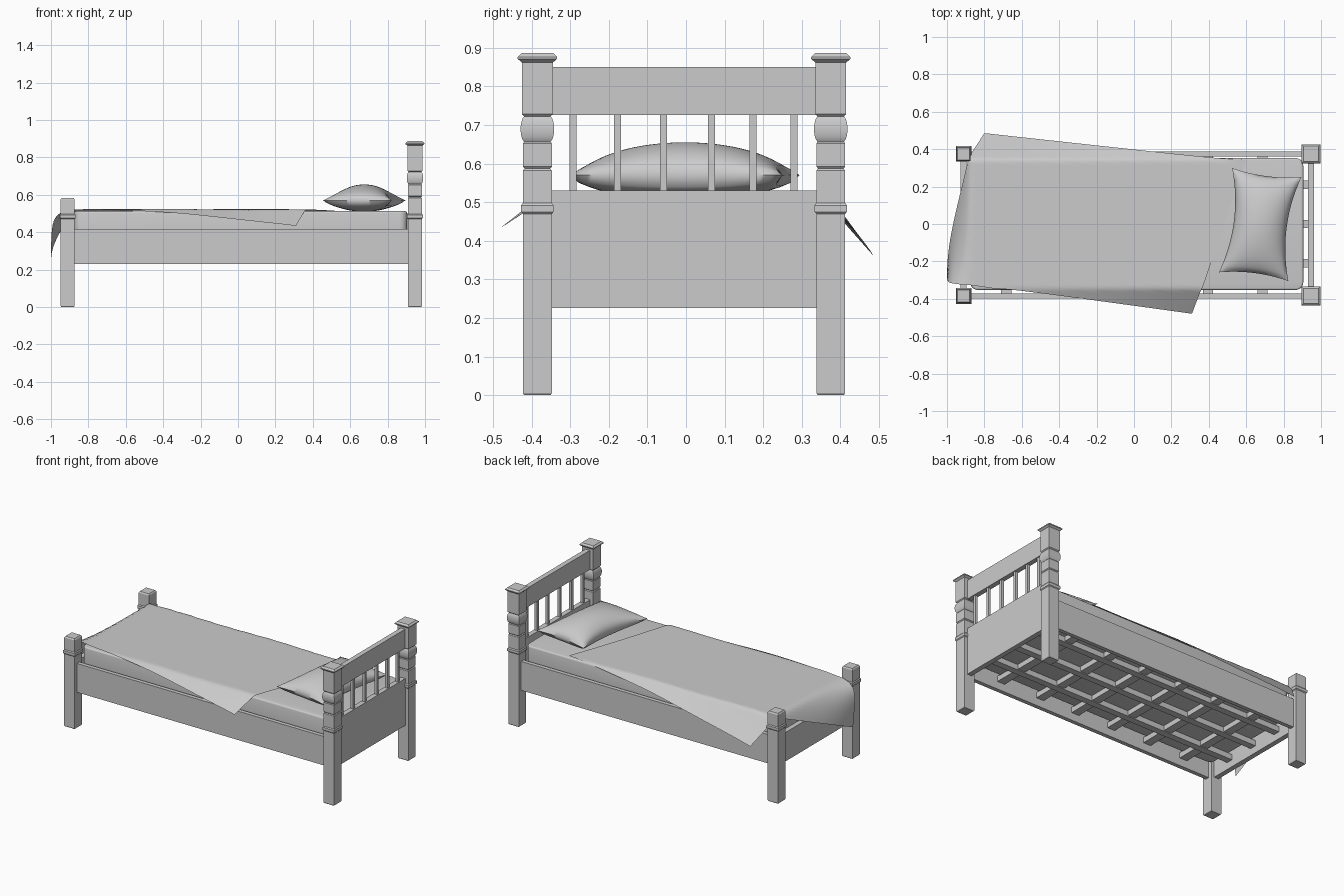
import bpy, bmesh, math
from mathutils import Vector, Matrix

if "Cube" in bpy.data.objects:
    bpy.data.objects.remove(bpy.data.objects["Cube"])

CY = -0.005          # shift of the frame across the bed
POST_Y = 0.38
HEAD_X, FOOT_X = 0.946, -0.911


def finish(name, bm, smooth=None):
    bmesh.ops.recalc_face_normals(bm, faces=bm.faces)
    mesh = bpy.data.meshes.new(name)
    bm.to_mesh(mesh)
    bm.free()
    obj = bpy.data.objects.new(name, mesh)
    bpy.context.collection.objects.link(obj)
    if smooth:
        bpy.ops.object.select_all(action="DESELECT")
        obj.select_set(True)
        bpy.context.view_layer.objects.active = obj
        bpy.ops.object.shade_smooth_by_angle(angle=math.radians(smooth))
    return obj


def box(name, x, y, z):
    """Box given by its (min, max) range on each axis."""
    bm = bmesh.new()
    bmesh.ops.create_cube(bm, size=1)
    for v in bm.verts:
        v.co = [(a + b) / 2 + c * (b - a) for (a, b), c in zip((x, y, z), v.co)]
    return finish(name, bm)


def square_post(name, profile, x, y, smooth=None):
    """Stack of square rings from (half width, z) pairs."""
    bm = bmesh.new()
    rings = [[bm.verts.new((x + sx * r, y + sy * r, z))
              for sx, sy in ((1, 1), (-1, 1), (-1, -1), (1, -1))] for r, z in profile]
    for low, high in zip(rings, rings[1:]):
        for i in range(4):
            j = (i + 1) % 4
            bm.faces.new((low[i], low[j], high[j], high[i]))
    bm.faces.new(rings[0])
    bm.faces.new(rings[-1])
    return finish(name, bm, smooth)


# Posts: square lower leg with a raised collar
leg = [(0.034, 0), (0.0375, 0.006), (0.0375, 0.47), (0.042, 0.475),
       (0.042, 0.492), (0.0375, 0.498)]
foot_profile = leg + [(0.0375, 0.575), (0.032, 0.583)]
head_profile = leg + [(0.0375, 0.582), (0.033, 0.587), (0.0375, 0.592), (0.0375, 0.652),
                      (0.034, 0.657)]
top_profile = [(0.034, 0.722), (0.04, 0.728), (0.04, 0.862), (0.051, 0.871),
               (0.051, 0.876), (0.041, 0.886)]
bulge = [(0.034 + 0.0095 * math.sin(math.pi * i / 10) ** 0.6, 0.656 + 0.067 * i / 10)
         for i in range(11)]
for tag, sign in (("back", 1), ("front", -1)):
    y = CY + sign * POST_Y
    square_post(f"foot_post_{tag}", foot_profile, FOOT_X, y)
    square_post(f"head_post_{tag}", head_profile, HEAD_X, y)
    square_post(f"head_post_bulge_{tag}", bulge, HEAD_X, y, 40)
    square_post(f"head_post_top_{tag}", top_profile, HEAD_X, y)
    # Side rails
    box(f"side_rail_{tag}", (FOOT_X, HEAD_X), (y - 0.013, y + 0.013), (0.23, 0.417))

# Headboard and footboard
span = (CY - POST_Y, CY + POST_Y)
thick = (HEAD_X - 0.016, HEAD_X + 0.016)
box("headboard_panel", thick, span, (0.226, 0.53))
box("headboard_top_rail", thick, span, (0.726, 0.85))
for i, y in enumerate((-0.293, -0.177, -0.058, 0.066, 0.174, 0.28)):
    box(f"headboard_spindle_{i}", (HEAD_X - 0.009, HEAD_X + 0.009),
        (y - 0.009, y + 0.009), (0.52, 0.735))
box("footboard_panel", (FOOT_X - 0.016, FOOT_X + 0.016), span, (0.23, 0.417))

# Slat lattice
for i, x in enumerate((-0.683, -0.41, -0.14, 0.13, 0.395, 0.688)):
    box(f"cross_slat_{i}", (x - 0.027, x + 0.027), span, (0.28, 0.315))
for i, y in enumerate((-0.21, 0.0, 0.21)):
    box(f"long_slat_{i}", (FOOT_X, HEAD_X), (y - 0.022, y + 0.022), (0.275, 0.31))

# Mattress with rounded corners and softened rims
bm = bmesh.new()
bmesh.ops.create_cube(bm, size=1)
for v in bm.verts:
    v.co = (0.015 + v.co.x * 1.78, v.co.y * 0.705, 0.412 + v.co.z * 0.2)
upright = [e for e in bm.edges if abs(e.verts[0].co.z - e.verts[1].co.z) > 0.1]
bmesh.ops.bevel(bm, geom=upright, offset=0.04, segments=5, profile=0.5, affect="EDGES")
rims = [e for e in bm.edges if abs(e.verts[0].co.z - e.verts[1].co.z) < 0.001]
bmesh.ops.bevel(bm, geom=rims, offset=0.01, segments=3, profile=0.5, affect="EDGES")
finish("mattress", bm, 40)


# Blanket: a skewed flat sheet draped over the mattress edges
def drape(x, y):
    # gentle ripples, settling towards the head end
    z = 0.522 - 0.006 * max(0, x) + 0.002 * math.sin(9 * x + 4 * y)

    def soft(d):
        return d * d / (d + 0.015)
    if y > 0.345:
        d = soft(y - 0.345)
        sag = 0.81 - 0.25 * (x + 0.8)
        y, z = 0.345 + 0.7 * d, z - sag * d
    elif y < -0.345:
        d = soft(-0.345 - y)
        sag = 0.6 + 0.25 * (x - 0.31)
        y, z = -0.345 - 0.92 * d, z - sag * d
    if x < -0.875:
        d = -0.875 - x
        x = -0.875 - 0.125 * (1 - math.exp(-d / (0.134 + 0.3 * y)))
        z -= d * d / (d + 0.03)
    return Vector((x, y, z))


head_front, head_back = Vector((0.31, -0.505)), Vector((0.6, 0.34))
foot_back, foot_front = Vector((-0.8, 0.56)), Vector((-1.18, -0.28))
bm = bmesh.new()
bmesh.ops.create_grid(bm, x_segments=60, y_segments=40, size=0.5)
for v in bm.verts:
    u, w = v.co.x + 0.5, v.co.y + 0.5
    flat = foot_front.lerp(foot_back, w).lerp(head_front.lerp(head_back, w), u)
    v.co = drape(*flat)
finish("blanket", bm, 60)

# Pillow: domed top, fuller flattened base, pinched-in sides
bm = bmesh.new()
for height, power in ((0.085, 0.55), (-0.06, 0.35)):
    grid = bmesh.ops.create_grid(bm, x_segments=28, y_segments=36, size=1)["verts"]
    for v in grid:
        u, w = v.co.x, v.co.y
        a, b = max(0, 1 - u * u), max(0, 1 - w * w)
        v.co = (u * (0.187 - 0.045 * b), w * (0.281 - 0.02 * a), height * (a * b) ** power)
bmesh.ops.remove_doubles(bm, verts=bm.verts, dist=0.0005)
bmesh.ops.transform(bm, verts=bm.verts, matrix=Matrix.Translation((0.675, -0.003, 0.57))
                    @ Matrix.Rotation(math.radians(-7.2), 4, "Z"))
finish("pillow", bm, 60)
